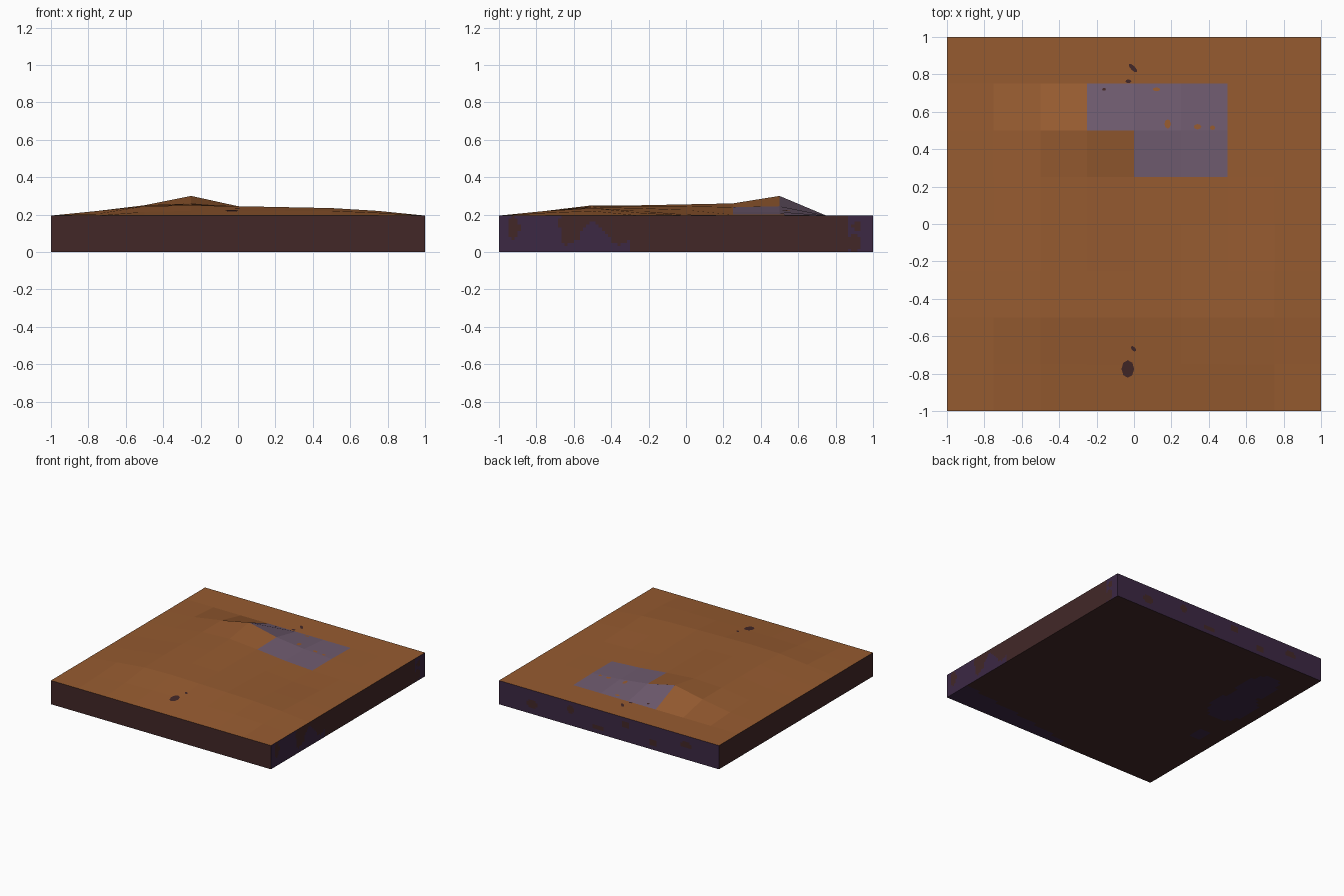
import bpy, bmesh, math

if "Cube" in bpy.data.objects:
    bpy.data.objects.remove(bpy.data.objects["Cube"])

def mat(name, r, g, b):
    lin = lambda c: ((c / 255 + 0.055) / 1.055) ** 2.4 if c > 10 else c / 3294
    m = bpy.data.materials.new(name)
    m.diffuse_color = (lin(r), lin(g), lin(b), 1)
    m.use_nodes = True
    m.node_tree.nodes["Principled BSDF"].inputs["Base Color"].default_value = m.diffuse_color
    return m

MATS = [mat("orange_soil", 150, 91, 48), mat("purple_rock", 112, 92, 112),
        mat("dark_brown_earth", 66, 39, 39), mat("dark_purple_earth", 60, 40, 68)]
ORANGE, PURPLE, BROWN, VIOLET = range(4)
RIM = 0.195

# inner ground heights, rows from front to back, in thousandths
HILL = [[205, 215, 220, 220, 220, 220, 210],
        [220, 245, 250, 245, 240, 235, 220],
        [220, 250, 250, 245, 235, 220, 210],
        [215, 250, 255, 245, 225, 205, 200],
        [215, 250, 260, 240, 215, 200, 195],
        [210, 250, 300, 245, 215, 200, 195]]

def node(i, j):
    return HILL[j - 1][i - 1] / 1000 if 1 <= i <= 7 and 1 <= j <= 6 else RIM

def height(x, y):
    u, v = (x + 1) * 4, (y + 1) * 4
    i, j = min(int(u), 7), min(int(v), 7)
    u, v = u - i, v - j
    return ((node(i, j) * (1 - u) + node(i + 1, j) * u) * (1 - v)
            + (node(i, j + 1) * (1 - u) + node(i + 1, j + 1) * u) * v)

def finish(bm, name):
    me = bpy.data.meshes.new(name)
    bm.to_mesh(me)
    bm.free()
    for m in MATS:
        me.materials.append(m)
    ob = bpy.data.objects.new(name, me)
    bpy.context.collection.objects.link(ob)
    return ob

def sheet(name, nu, nv, place, rule):
    """Grid of quads: place(u, v) gives a point, rule(centre) a colour."""
    bm = bmesh.new()
    vs = [[bm.verts.new(place(a / nu, b / nv)) for a in range(nu + 1)] for b in range(nv + 1)]
    for b in range(nv):
        for a in range(nu):
            f = bm.faces.new((vs[b][a], vs[b][a + 1], vs[b + 1][a + 1], vs[b + 1][a]))
            f.material_index = rule(f.calc_center_median())
    return finish(bm, name)

def inside(a, b, blobs):
    return any(((a - p) / r) ** 2 + ((b - q) / s) ** 2 < 1 for p, q, r, s in blobs)

# ground surface, with bare rock on the slopes behind and right of the peak
def ground_rule(c):
    rock = (-0.25 < c.x < 0.5 and 0.5 < c.y < 0.75) or (0 < c.x < 0.5 and 0.25 < c.y < 0.5)
    return PURPLE if rock else ORANGE

sheet("ground", 8, 8, lambda u, v: (2*u - 1, 2*v - 1, height(2*u - 1, 2*v - 1)), ground_rule)

# earth sides
def right_rule(c):
    y, z = c.y, c.z
    violet = y < -0.67 or y > 0.86 or (y < -0.3 and z < 0.1 + 0.06 * math.sin(y * 22))
    spots = [(-0.92, 0.13, 0.03, 0.06), (-0.62, 0.15, 0.06, 0.06), (-0.58, 0.09, 0.02, 0.03),
             (-0.35, 0.08, 0.03, 0.02), (0.9, 0.05, 0.04, 0.05), (0.91, 0.14, 0.02, 0.03)]
    return VIOLET if violet and not inside(y, z, spots) else BROWN

def back_rule(c):
    spots = [(-0.7, 0.12, 0.05, 0.03), (-0.4, 0.06, 0.04, 0.03), (-0.15, 0.14, 0.04, 0.03),
             (0.1, 0.05, 0.05, 0.02), (0.35, 0.13, 0.04, 0.03), (0.7, 0.08, 0.05, 0.03)]
    return BROWN if inside(c.x, c.z, spots) else VIOLET

plain = lambda c: BROWN
sheet("front_side", 1, 1, lambda u, v: (2*u - 1, -1, RIM*v), plain)
sheet("left_side", 1, 1, lambda u, v: (-1, 1 - 2*u, RIM*v), plain)
sheet("right_side", 120, 12, lambda u, v: (1, 2*u - 1, RIM*v), right_rule)
sheet("back_side", 120, 12, lambda u, v: (1 - 2*u, 1, RIM*v), back_rule)

# underside with two violet stains
def under_rule(c):
    wedge = c.x > -0.1 and c.y < -1 + 0.18 * (c.x + 0.1) / 1.1 + 0.06
    stain = inside(c.x, c.y, [(-0.7, 0.6, 0.13, 0.2), (-0.74, 0.27, 0.17, 0.22), (-0.82, -0.2, 0.06, 0.08)])
    return VIOLET if wedge or stain else BROWN

sheet("underside", 60, 60, lambda u, v: (2*u - 1, 1 - 2*v, 0), under_rule)

# small flecks lying on the ground: x, y, half sizes, turn, colour
FLECKS = [(-0.033, -0.775, 0.034, 0.047, 0, BROWN), (-0.003, -0.667, 0.018, 0.01, -0.8, BROWN),
          (-0.005, 0.833, 0.03, 0.012, -0.8, BROWN), (-0.03, 0.763, 0.016, 0.01, 0, BROWN),
          (-0.16, 0.72, 0.01, 0.008, 0, BROWN), (-0.13, 0.59, 0.015, 0.015, 0, ORANGE),
          (0.18, 0.535, 0.017, 0.025, 0, ORANGE), (0.34, 0.52, 0.02, 0.014, 0, ORANGE),
          (0.42, 0.515, 0.014, 0.012, 0, ORANGE), (0.12, 0.72, 0.02, 0.01, 0, ORANGE)]
bm = bmesh.new()
for x, y, a, b, t, col in FLECKS:
    ring = []
    for k in range(8):
        p, q = a * math.cos(k * math.pi / 4), b * math.sin(k * math.pi / 4)
        px, py = x + p * math.cos(t) - q * math.sin(t), y + p * math.sin(t) + q * math.cos(t)
        ring.append(bm.verts.new((px, py, height(px, py) + 0.003)))
    bm.faces.new(ring).material_index = col
finish(bm, "ground_flecks")
